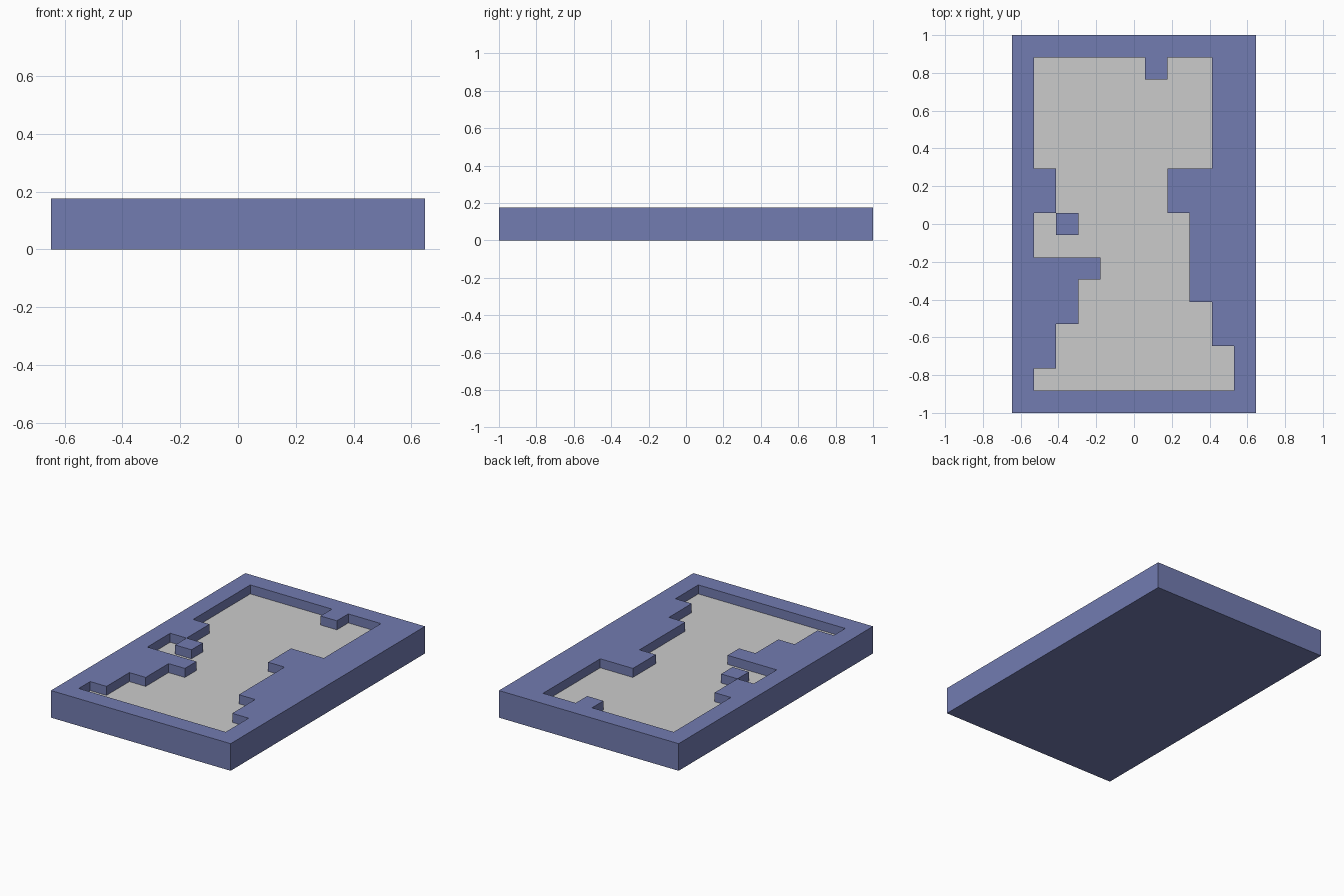
import bpy, bmesh

if "Cube" in bpy.data.objects:
    bpy.data.objects.remove(bpy.data.objects["Cube"])

C = 2 / 17                      # cell size
COLS, ROWS = 11, 17
TOP, FLOOR = 1.5 * C, C

# sunken floor: (first row, last row, first column, last column), row 0 at the back
spans = [(1, 5, 1, 8), (6, 7, 2, 6), (8, 9, 1, 7), (10, 10, 4, 7), (11, 11, 3, 7),
         (12, 12, 3, 8), (13, 13, 2, 8), (14, 14, 2, 9), (15, 15, 1, 9)]
sunk = {(r, c) for r0, r1, c0, c1 in spans
        for r in range(r0, r1 + 1) for c in range(c0, c1 + 1)}
sunk -= {(1, 6), (8, 2)}        # small raised blocks


def corner(r, c, z):
    return ((c - COLS / 2) * C, (ROWS / 2 - r) * C, z)


def flat(bm, r0, c0, r1, c1, z, up=True):
    pts = [(r1, c0), (r1, c1), (r0, c1), (r0, c0)]
    if not up:
        pts.reverse()
    bm.faces.new([bm.verts.new(corner(r, c, z)) for r, c in pts])


def wall(bm, a, b, z0, z1):
    # upright face seen with a on the left and b on the right
    pts = [corner(*a, z0), corner(*b, z0), corner(*b, z1), corner(*a, z1)]
    bm.faces.new([bm.verts.new(p) for p in pts])


def finish(bm, name, mat=None):
    bmesh.ops.remove_doubles(bm, verts=bm.verts[:], dist=1e-5)
    mesh = bpy.data.meshes.new(name)
    bm.to_mesh(mesh)
    bm.free()
    if mat:
        mesh.materials.append(mat)
    bpy.context.collection.objects.link(bpy.data.objects.new(name, mesh))


blue = bpy.data.materials.new("blue")
blue.diffuse_color = (0.17, 0.2, 0.44, 1)
blue.use_nodes = True
blue.node_tree.nodes["Principled BSDF"].inputs["Base Color"].default_value = blue.diffuse_color

# tray frame: rim top, inner pocket walls, outer sides and underside
frame = bmesh.new()
floor = bmesh.new()
for r in range(ROWS):
    for c in range(COLS):
        if (r, c) in sunk:
            flat(floor, r, c, r + 1, c + 1, FLOOR)
            continue
        flat(frame, r, c, r + 1, c + 1, TOP)
        sides = {(1, 0): ((r + 1, c), (r + 1, c + 1)), (0, 1): ((r + 1, c + 1), (r, c + 1)),
                 (-1, 0): ((r, c + 1), (r, c)), (0, -1): ((r, c), (r + 1, c))}
        for (dr, dc), (a, b) in sides.items():
            if (r + dr, c + dc) in sunk:
                wall(frame, a, b, FLOOR, TOP)
rim = [(ROWS, 0), (ROWS, COLS), (0, COLS), (0, 0)]
for i in range(4):
    wall(frame, rim[i], rim[(i + 1) % 4], 0, TOP)
flat(frame, 0, 0, ROWS, COLS, 0, up=False)
finish(frame, "tray_frame", blue)

# grey pocket floor
finish(floor, "pocket_floor")
